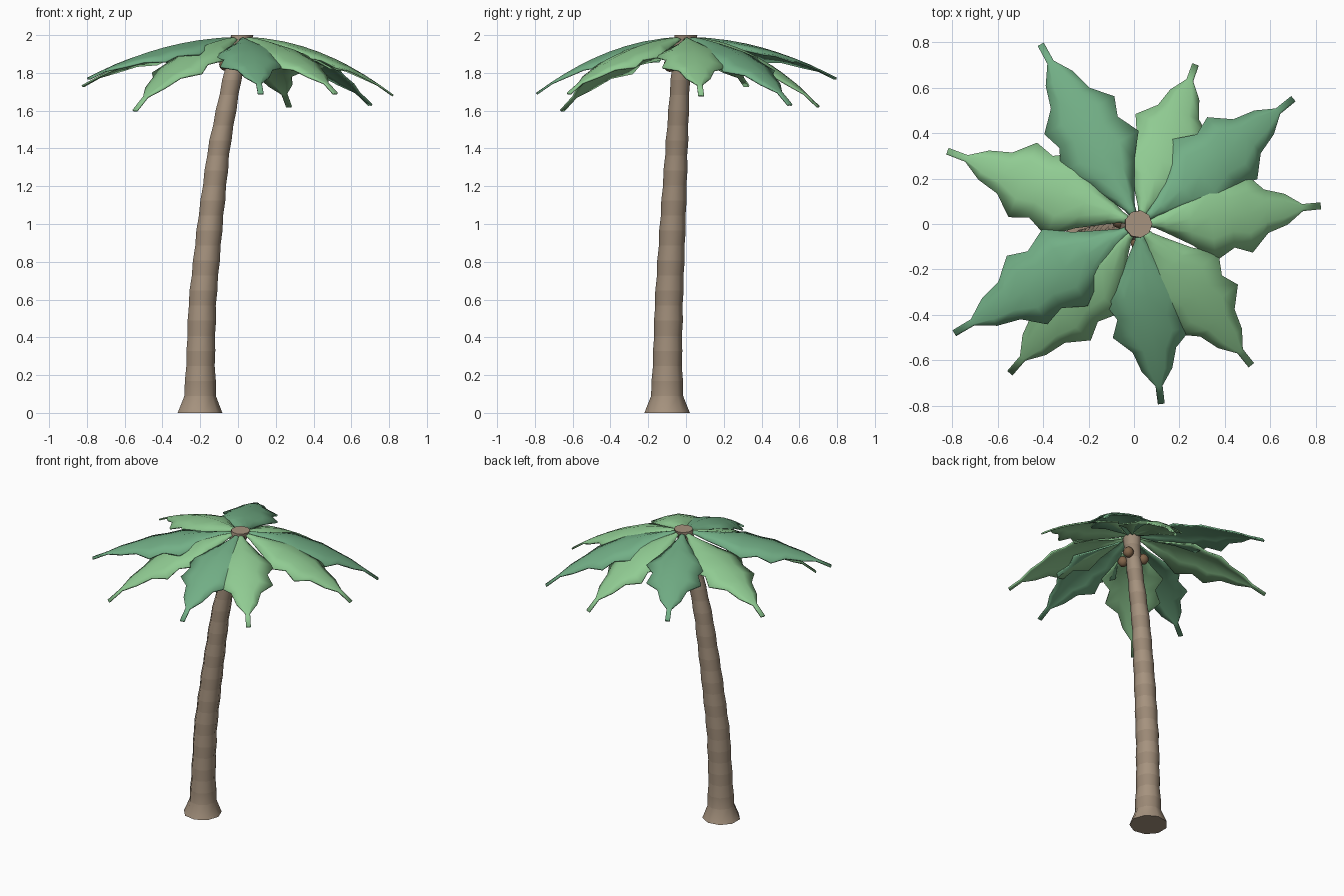
import bpy, bmesh, math
from mathutils import Vector

if "Cube" in bpy.data.objects:
    bpy.data.objects.remove(bpy.data.objects["Cube"])


def material(name, rgb):
    m = bpy.data.materials.new(name)
    m.diffuse_color = (*rgb, 1)
    m.use_nodes = True
    m.node_tree.nodes["Principled BSDF"].inputs["Base Color"].default_value = m.diffuse_color
    return m


BARK_A = material("bark_light", (0.38, 0.29, 0.21))
BARK_B = material("bark_dark", (0.33, 0.25, 0.18))
LEAF_D = material("leaf_dark", (0.17, 0.43, 0.24))
LEAF_L = material("leaf_light", (0.28, 0.60, 0.29))
NUT = material("coconut_brown", (0.22, 0.13, 0.07))


def finish(name, bm, mats, angle=50):
    bmesh.ops.recalc_face_normals(bm, faces=bm.faces)
    me = bpy.data.meshes.new(name)
    bm.to_mesh(me)
    bm.free()
    ob = bpy.data.objects.new(name, me)
    bpy.context.collection.objects.link(ob)
    for m in mats:
        me.materials.append(m)
    bpy.ops.object.select_all(action='DESELECT')
    ob.select_set(True)
    bpy.context.view_layer.objects.active = ob
    bpy.ops.object.shade_smooth_by_angle(angle=math.radians(angle))
    return ob


# Trunk: leaning, banded, with a flared foot.  Keys: z, x, y, radius
KEYS = [(0, -.205, -.10, .122), (.09, -.203, -.10, .086), (.3, -.2, -.098, .077),
        (.6, -.19, -.09, .075), (1, -.15, -.07, .069), (1.4, -.103, -.05, .06),
        (1.8, -.027, -.028, .05), (1.9, -.002, -.015, .052), (2, .02, 0, .061)]


def trunk_at(z):
    for a, b in zip(KEYS, KEYS[1:]):
        if z <= b[0]:
            f = (z - a[0]) / (b[0] - a[0])
            return [p + (q - p) * f for p, q in zip(a, b)]
    return KEYS[-1]


SIDES = 9
bm = bmesh.new()
rings = []
levels = [0] + [.09 + i * 1.91 / 24 for i in range(24)] + [2.0]
for i, z in enumerate(levels):
    _, x, y, r = trunk_at(z)
    r += .002 * (-1) ** i if 1 < i < 24 else 0
    rings.append([bm.verts.new((x + r * math.cos(a), y + r * math.sin(a), z))
                  for a in (2 * math.pi * k / SIDES for k in range(SIDES))])
for i, (lo, hi) in enumerate(zip(rings, rings[1:])):
    for k in range(SIDES):
        n = (k + 1) % SIDES
        bm.faces.new((lo[k], lo[n], hi[n], hi[k])).material_index = i % 2
bm.faces.new(rings[0][::-1])
bm.faces.new(rings[-1])
finish("trunk", bm, [BARK_A, BARK_B])

# Fronds: one toothed outline (fraction of length, half width, fold), arched downwards
OUTLINE = [(.04, .012, .3), (.09, .022, .8), (.15, .05, .6), (.285, .116, .35),
           (.40, .195, .27), (.51, .144, .27), (.605, .174, .27), (.70, .095, .25),
           (.81, .067, .2), (.90, .015, .1), (1, .015, 0)]
COLS = (-1, -.5, 0, .5, 1)


def frond(name, tip, mat):
    centre = Vector((.02, 0, 0))
    out = Vector((tip[0], tip[1], 0)) - centre
    length = out.length
    out.normalize()
    side = Vector((-out.y, out.x, 0))
    drop = 1.985 - tip[2]
    bm = bmesh.new()
    rows = []
    for t, w, fold in OUTLINE:
        row = []
        for u in COLS:
            p = centre + out * (t * length) + side * (u * w)
            p.z = 1.985 - drop * t ** 2 - fold * w * abs(u) ** 1.5
            row.append(bm.verts.new(p))
        rows.append(row)
    for a, b in zip(rows, rows[1:]):
        for k in range(len(COLS) - 1):
            bm.faces.new((a[k], b[k], b[k + 1], a[k + 1]))
    ob = finish(name, bm, [mat], 60)
    mod = ob.modifiers.new("thickness", 'SOLIDIFY')
    mod.thickness = .01
    mod.offset = 0


TIPS = [((-.41, .79, 1.77), LEAF_D), ((.27, .70, 1.62), LEAF_L), ((.70, .55, 1.63), LEAF_D),
        ((.82, .08, 1.68), LEAF_L), ((.515, -.62, 1.69), LEAF_L), ((.12, -.79, 1.69), LEAF_D),
        ((-.545, -.655, 1.60), LEAF_L), ((-.79, -.48, 1.77), LEAF_D), ((-.82, .32, 1.73), LEAF_L)]
for i, (tip, mat) in enumerate(TIPS):
    frond(f"frond_{i + 1}", tip, mat)

# Coconuts clustered under the crown
for i, (x, y, z) in enumerate([(-.065, .015, 1.845), (.02, -.085, 1.84), (.055, .01, 1.855)]):
    bm = bmesh.new()
    bmesh.ops.create_uvsphere(bm, u_segments=8, v_segments=6, radius=.035)
    bmesh.ops.translate(bm, verts=bm.verts, vec=(x, y, z))
    finish(f"coconut_{i + 1}", bm, [NUT])
